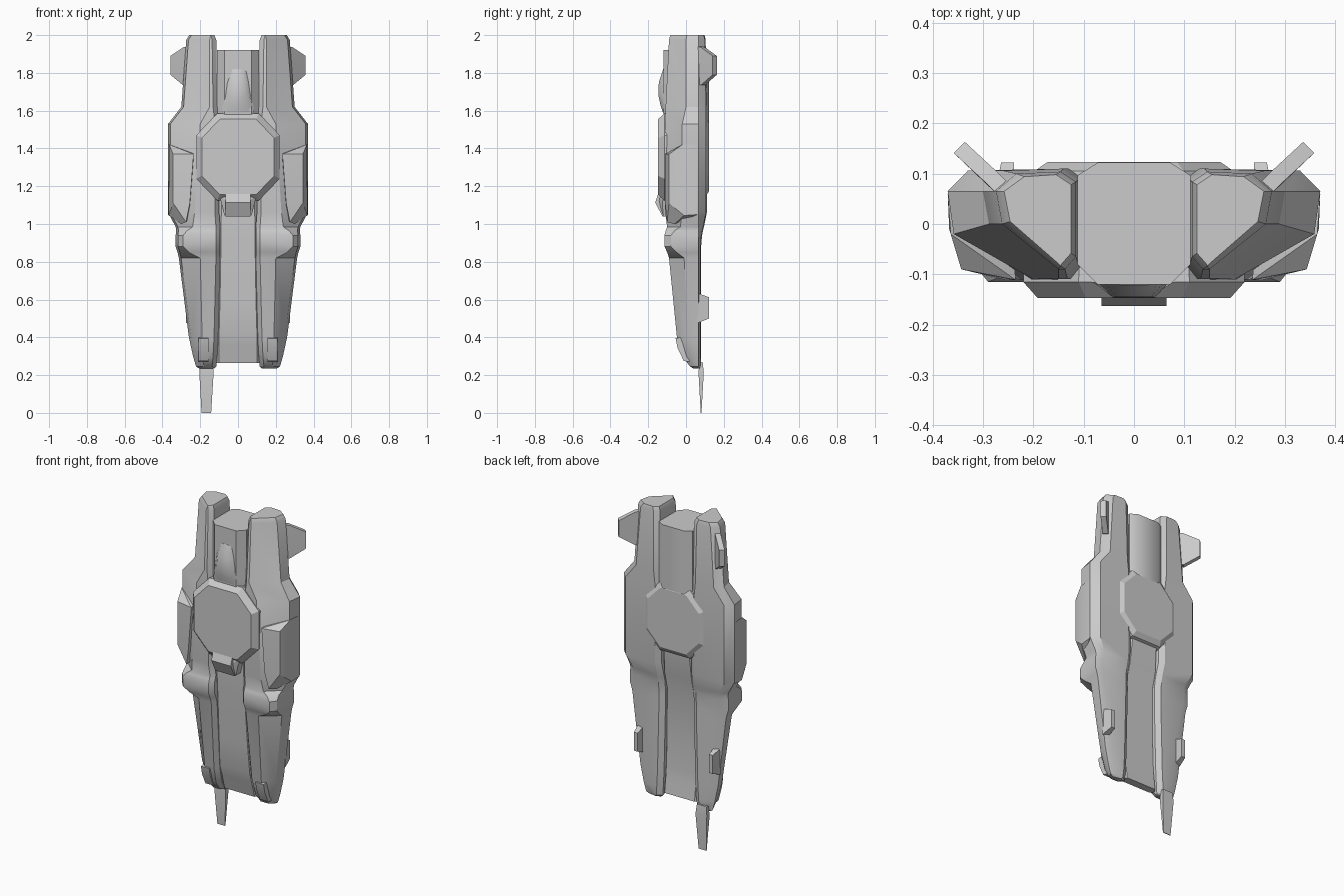
import bpy, bmesh, math

if "Cube" in bpy.data.objects:
    bpy.data.objects.remove(bpy.data.objects["Cube"])


def finish(name, bm, mirror=False, bevel=0.0, angle=35):
    bmesh.ops.recalc_face_normals(bm, faces=bm.faces)
    me = bpy.data.meshes.new(name)
    bm.to_mesh(me)
    bm.free()
    ob = bpy.data.objects.new(name, me)
    bpy.context.collection.objects.link(ob)
    if mirror:
        ob.modifiers.new("Mirror", 'MIRROR').use_mirror_merge = False
    if bevel:
        b = ob.modifiers.new("Bevel", 'BEVEL')
        b.width, b.segments, b.limit_method = bevel, 2, 'ANGLE'
        b.angle_limit = math.radians(25)
    bpy.ops.object.select_all(action='DESELECT')
    ob.select_set(True)
    bpy.context.view_layer.objects.active = ob
    bpy.ops.object.shade_smooth_by_angle(angle=math.radians(angle))
    return ob


def loft(name, rings, **kw):
    """Skin a stack of equal-length closed rings and cap both ends."""
    bm = bmesh.new()
    vs = [[bm.verts.new(p) for p in r] for r in rings]
    n = len(vs[0])
    for a, b in zip(vs, vs[1:]):
        for i in range(n):
            j = (i + 1) % n
            bm.faces.new((a[i], a[j], b[j], b[i]))
    bm.faces.new(vs[0])
    bm.faces.new(vs[-1])
    return finish(name, bm, **kw)


def solid(name, points, **kw):
    """Convex solid around a few corner points."""
    bm = bmesh.new()
    for p in points:
        bm.verts.new(p)
    bmesh.ops.convex_hull(bm, input=bm.verts)
    bmesh.ops.dissolve_limit(bm, angle_limit=0.02, verts=bm.verts, edges=bm.edges)
    return finish(name, bm, **kw)


# Side hulls: z, inner x, outer x, front y, ridge x, flank y, back y
hull = [
    (2.00, .125, .258, -.083, .145, .005, .098),
    (1.975, .115, .274, -.09, .15, .0, .104),
    (1.62, .11, .30, -.108, .15, .0, .11),
    (1.53, .10, .37, -.11, .20, -.02, .11),
    (1.06, .10, .37, -.11, .23, -.02, .11),
    (.985, .095, .33, -.10, .24, -.03, .095),
    (.965, .095, .327, -.107, .27, -.06, .09),
    (.94, .095, .33, -.115, .29, -.08, .085),
    (.88, .095, .33, -.113, .29, -.08, .08),
    (.85, .095, .32, -.10, .26, -.05, .08),
    (.82, .095, .313, -.09, .20, -.01, .08),
    (.40, .105, .26, -.048, .19, .01, .08),
    (.30, .11, .238, -.02, .19, .02, .08),
    (.245, .115, .222, .022, .18, .04, .078),
    (.235, .125, .205, .04, .17, .05, .073),
]


def hull_ring(z, xi, xo, yf, xm, ym, yb):
    ye = min(.065, yb - .012)
    return [(xi, yf + .025, z), (xi + .022, yf, z), (xm, yf, z),
            (xo - .012, ym, z), (xo, ye, z), (xo - .04, yb - .004, z),
            (xi + .03, yb, z), (xi, yb - .02, z)]


loft("side_hull", [hull_ring(*r) for r in hull], mirror=True, angle=32)

# Flank pods
solid("flank_pod", [
    (.235, -.111, 1.37), (.343, -.09, 1.37), (.343, -.09, 1.11), (.255, -.111, 1.11),
    (.275, -.10, 1.01), (.364, -.02, 1.42), (.367, -.01, 1.045), (.30, -.06, 1.0),
    (.24, -.05, 1.38), (.37, .06, 1.42), (.37, .06, 1.05), (.25, .03, 1.05)],
    mirror=True, angle=15)


# Upper centre block with chamfered section
def centre_ring(z, w, yf, yb, c=.04):
    return [(-w, yf + c, z), (-w + c, yf, z), (w - c, yf, z), (w, yf + c, z),
            (w, yb - .025, z), (w - c, yb, z), (-w + c, yb, z), (-w, yb - .025, z)]


loft("upper_core", [centre_ring(z, .112, yf, .122) for z, yf in
                    ((1.50, -.11), (1.58, -.12), (1.62, -.12), (1.92, -.12))])

# Raised bump on the front of the upper block
loft("front_bump", [[(-w, -.115, z), (-w * .6, y, z), (w * .6, y, z), (w, -.115, z)]
                    for z, w, y in ((1.59, .085, -.122), (1.63, .08, -.135), (1.68, .07, -.146),
                                    (1.75, .06, -.144), (1.82, .045, -.121))], angle=50)


# Octagonal hub, bevelled front and back
def octagon(y, s):
    pts = [(.11, .23), (.22, .115), (.22, -.115), (.11, -.23)]
    pts += [(-x, -z) for x, z in pts]
    return [(x * s, y, 1.355 + z * s) for x, z in pts]


loft("octagon_hub", [octagon(-.147, .87), octagon(-.115, 1), octagon(.075, .95),
                     octagon(.105, .9), octagon(.123, .78)], angle=20)

# Clip under the hub: side cheeks and projecting tab
clip = [(-.10, 1.17), (-.147, 1.16), (-.163, 1.115), (-.125, 1.04), (-.07, 1.04)]
loft("hub_clip", [[(x, y, z) for y, z in clip] for x in (-.065, .065)], angle=20)
solid("clip_cheek", [(x, y, z) for x, y, z in (
    (.065, -.135, 1.155), (.10, -.12, 1.155), (.085, -.125, 1.10), (.072, -.12, 1.045),
    (.062, -.12, 1.045), (.06, -.145, 1.12), (.10, -.08, 1.155), (.06, -.08, 1.155),
    (.072, -.08, 1.045), (.06, -.08, 1.045))], mirror=True, angle=20)

# Lower recessed spine between the legs
spine = [(1.15, .105, -.075, .09), (1.0, .11, -.072, .075), (.90, .11, -.066, .05),
         (.60, .115, -.045, .045), (.42, .12, -.03, .045), (.36, .12, -.012, .05),
         (.265, .12, .015, .062)]
loft("lower_spine", [centre_ring(z, w, yf, yb, .02) for z, w, yf, yb in spine])

# Foot pads at the leg tips
solid("foot_pad", [(x, y, z) for x in (.155, .21) for y, z in
                   ((-.03, .40), (-.055, .395), (-.045, .345), (-.012, .275), (.02, .27))],
      mirror=True, angle=20)

# Upper fins angled outward at 45 degrees
fin = [(.245, .055, 1.745, 1.945), (.28, .09, 1.735, 1.935), (.347, .152, 1.79, 1.89)]
solid("upper_fin", [(x + o, y - o, z) for x, y, z0, z1 in fin
                    for z in (z0, z1) for o in (-.011, .011)], mirror=True, angle=20)

# Small rear fins on the legs
solid("rear_fin", [(.238 + dx, y, z) for y, z0, z1, w in ((.06, .475, .635, .038),
                                                       (.122, .50, .612, .026))
                   for z in (z0, z1) for dx in (0, w)], mirror=True, angle=20)

# Single tapered blade under the left leg
solid("tail_blade", [(x, y, z) for z, x0, x1, t in (
    (.27, -.20, -.135, .008), (.215, -.205, -.129, .014), (0, -.193, -.142, .002))
    for x in (x0, x1) for y in (.08 - t, .08 + t)], angle=20)
